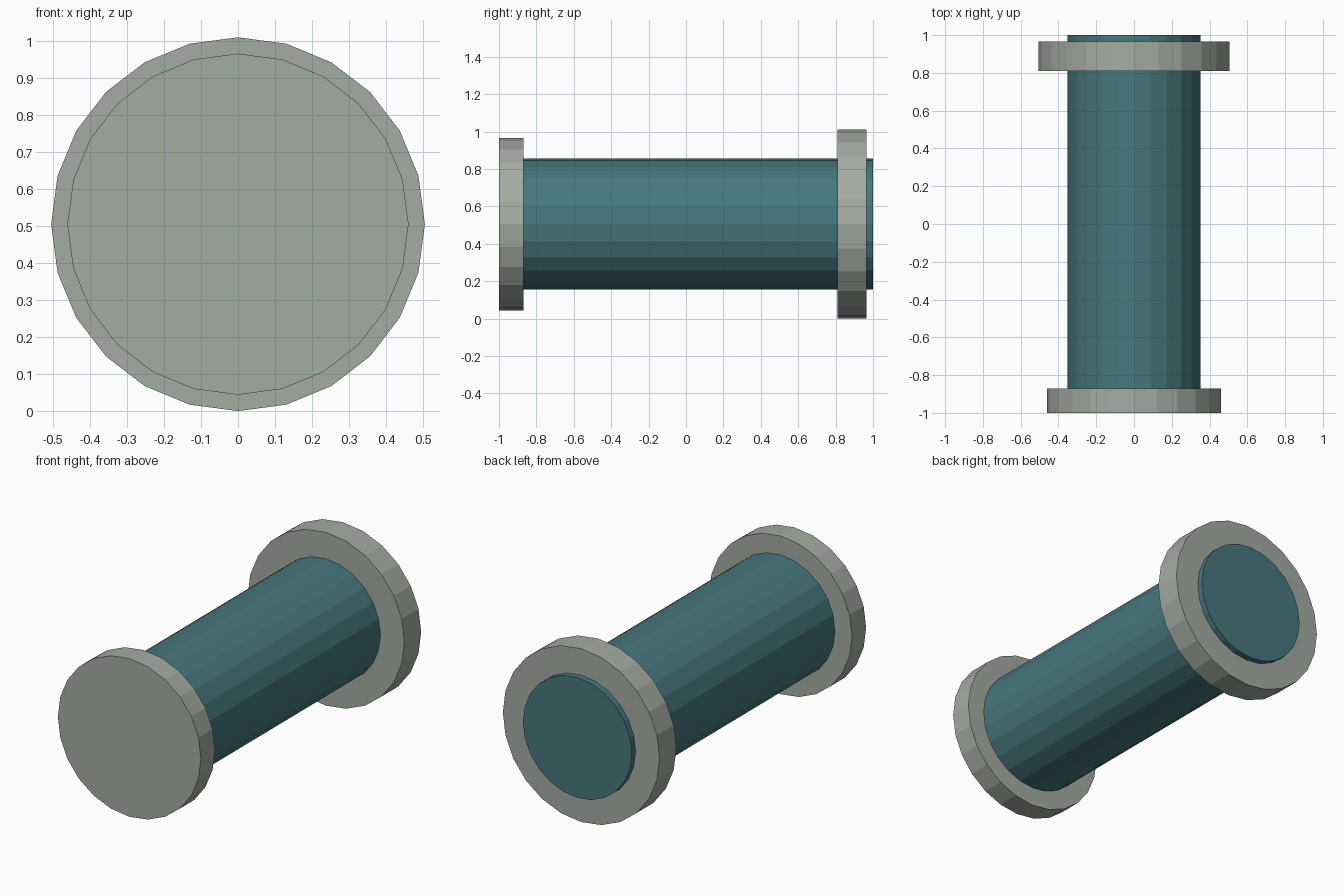
import bpy
import math

cube = bpy.data.objects.get("Cube")
if cube:
    bpy.data.objects.remove(cube, do_unlink=True)

SIDES = 24
AXIS_Z = 0.505


def material(name, rgb):
    mat = bpy.data.materials.new(name)
    mat.use_nodes = True
    color = (*rgb, 1.0)
    mat.diffuse_color = color
    mat.node_tree.nodes["Principled BSDF"].inputs["Base Color"].default_value = color
    return mat


def disc(name, radius, y_front, y_back, mat):
    """Flat-shaded cylinder lying along the y axis."""
    bpy.ops.mesh.primitive_cylinder_add(
        vertices=SIDES, radius=radius, depth=y_back - y_front,
        location=(0, (y_front + y_back) / 2, AXIS_Z),
        rotation=(math.pi / 2, 0, 0))
    obj = bpy.context.object
    obj.name = name
    obj.data.materials.append(mat)
    return obj


grey = material("grey green", (0.37, 0.415, 0.36))
teal = material("dark teal", (0.061, 0.188, 0.209))

# Barrel, starting inside the front cap and poking out past the rear collar
disc("barrel", 0.351, -0.93, 1.0, teal)

# Closed front cap and wider rear collar
disc("front_cap", 0.461, -1.0, -0.87, grey)
disc("rear_collar", 0.505, 0.81, 0.965, grey)
